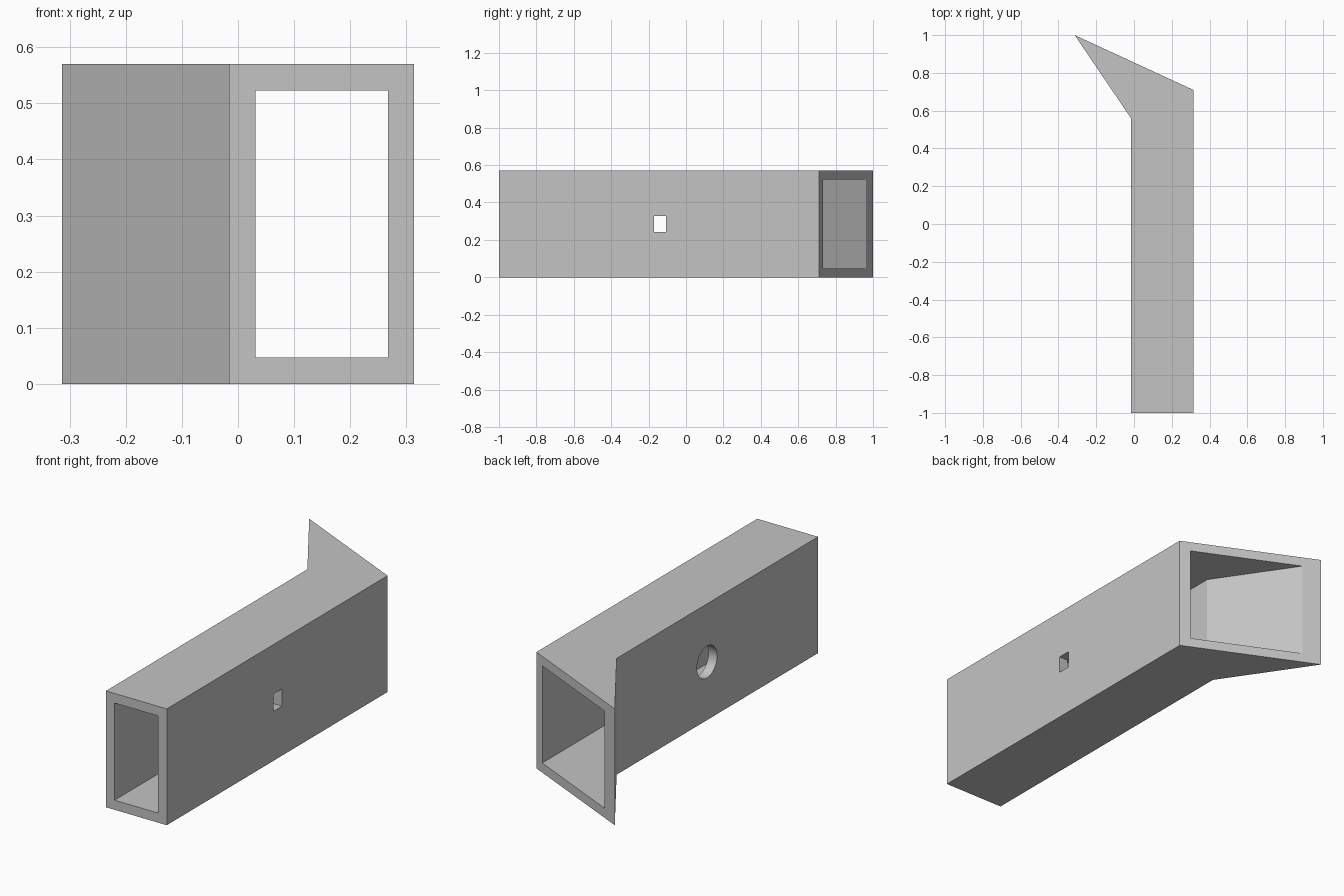
import bpy
import bmesh
from mathutils import Matrix, Vector

default = bpy.data.objects.get("Cube")
if default:
    bpy.data.objects.remove(default, do_unlink=True)

HEIGHT, WALL = 0.57, 0.047
HOLE_Y, HOLE_Z = -0.14, HEIGHT / 2
LEFT_X, RIGHT_X = -0.016, 0.314

grey = bpy.data.materials.new("plain grey")
grey.use_nodes = True
colour = (0.55, 0.55, 0.55, 1)
grey.diffuse_color = colour
grey.node_tree.nodes["Principled BSDF"].inputs["Base Color"].default_value = colour


def add_object(name, bm):
    bmesh.ops.recalc_face_normals(bm, faces=bm.faces)
    mesh = bpy.data.meshes.new(name)
    bm.to_mesh(mesh)
    bm.free()
    mesh.materials.append(grey)
    obj = bpy.data.objects.new(name, mesh)
    bpy.context.collection.objects.link(obj)
    return obj


def prism(name, outline, bottom, top):
    """Upright prism from a plan outline."""
    bm = bmesh.new()
    face = bm.faces.new([bm.verts.new((x, y, bottom)) for x, y in outline])
    side = bmesh.ops.extrude_face_region(bm, geom=[face])["geom"]
    verts = [v for v in side if isinstance(v, bmesh.types.BMVert)]
    bmesh.ops.translate(bm, verts=verts, vec=(0, 0, top - bottom))
    return add_object(name, bm)


def cut(target, cutter):
    cutter.hide_render = True
    mod = target.modifiers.new(cutter.name, "BOOLEAN")
    mod.operation, mod.solver, mod.object = "DIFFERENCE", "EXACT", cutter
    bpy.context.view_layer.objects.active = target
    bpy.ops.object.modifier_apply(modifier=mod.name)
    bpy.data.objects.remove(cutter, do_unlink=True)


# Outer body: straight box with a slanted, flared back end
elbow, tip = Vector((LEFT_X, 0.56)), Vector((-RIGHT_X, 1))
duct = prism("duct_body", [(LEFT_X, -1), (RIGHT_X, -1), (RIGHT_X, 0.71), tip, elbow],
             0, HEIGHT)

# Inner passage: walls of even thickness, running out through both ends
flare = (tip - elbow).normalized()
inset = elbow + WALL * Vector((flare.y, -flare.x))
inner_left, inner_right = LEFT_X + WALL, RIGHT_X - WALL
inner_elbow = inset + flare * ((inner_left - inset.x) / flare.x)
passage = prism("passage_cutter",
                [(inner_left, -1.1), (inner_right, -1.1), (inner_right, 1.3),
                 inset + flare * 0.85, inner_elbow],
                WALL, HEIGHT - WALL)
cut(duct, passage)

# Small rectangular hole in one side wall
slot = prism("slot_cutter",
             [(x, HOLE_Y + y) for x, y in
              ((0.2, -0.032), (0.4, -0.032), (0.4, 0.032), (0.2, 0.032))],
             HOLE_Z - 0.042, HOLE_Z + 0.042)
cut(duct, slot)

# Round hole in the opposite wall
bm = bmesh.new()
bmesh.ops.create_cone(bm, cap_ends=True, segments=48, radius1=0.078, radius2=0.078,
                      depth=0.15,
                      matrix=Matrix.Translation((LEFT_X, HOLE_Y, HOLE_Z))
                      @ Matrix.Rotation(1.5708, 4, "Y"))
cut(duct, add_object("round_hole_cutter", bm))

# Smooth only the round hole
duct.select_set(True)
bpy.context.view_layer.objects.active = duct
bpy.ops.object.shade_smooth_by_angle(angle=0.5)
